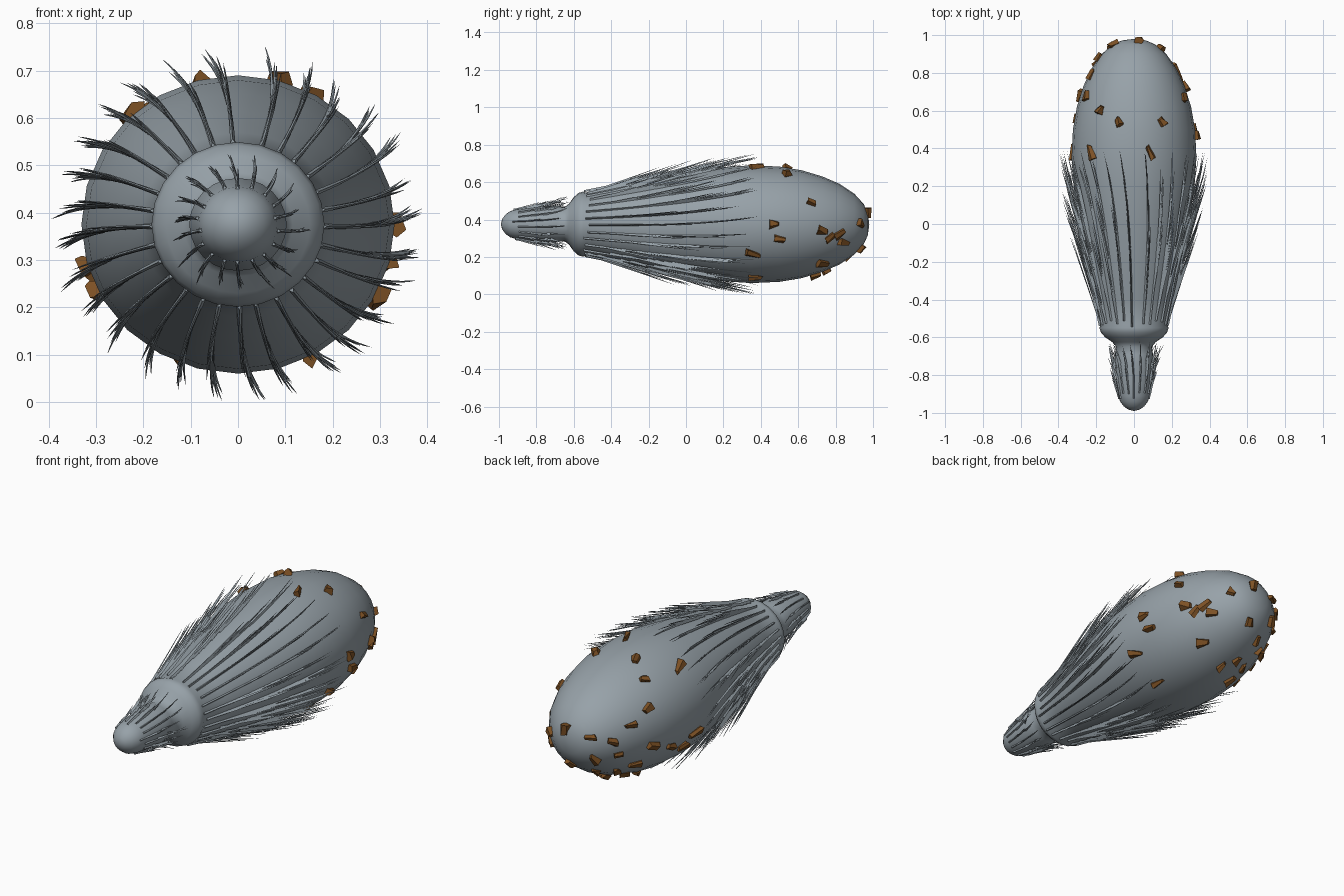
import bpy, bmesh, math, random
from mathutils import Vector, Matrix

random.seed(4)
cube = bpy.data.objects.get("Cube")
if cube:
    bpy.data.objects.remove(cube, do_unlink=True)

AXIS_Z = 0.375   # height of the long axis
WIDE = 1.05      # body is slightly wider than tall


def material(name, colour):
    m = bpy.data.materials.new(name)
    m.use_nodes = True
    m.diffuse_color = (*colour, 1)
    m.node_tree.nodes["Principled BSDF"].inputs["Base Color"].default_value = (*colour, 1)
    return m


grey = material("slate grey", (0.31, 0.36, 0.395))
brown = material("brown stone", (0.205, 0.082, 0.018))

# Body outline as (y, radius), front to back
PROFILE = [(-0.99, 0), (-0.983, 0.028), (-0.965, 0.052), (-0.94, 0.07), (-0.91, 0.079),
           (-0.85, 0.087), (-0.75, 0.098), (-0.69, 0.096), (-0.65, 0.09), (-0.625, 0.11),
           (-0.6, 0.145), (-0.575, 0.167), (-0.55, 0.174), (-0.53, 0.168), (-0.4, 0.195),
           (-0.2, 0.238), (0, 0.277), (0.2, 0.305), (0.35, 0.315), (0.5, 0.308),
           (0.62, 0.288), (0.73, 0.255), (0.82, 0.216), (0.9, 0.163), (0.95, 0.108),
           (0.972, 0.06), (0.98, 0)]
# Outer reach of the bristles as (y, radius)
MANE_REACH = [(-0.53, 0.185), (-0.4, 0.224), (-0.2, 0.29), (0, 0.342), (0.2, 0.371), (0.4, 0.38)]
RUFF_REACH = [(-0.93, 0.08), (-0.85, 0.108), (-0.75, 0.127), (-0.68, 0.14), (-0.6, 0.17)]


def radius_at(y, table):
    for (y0, r0), (y1, r1) in zip(table, table[1:]):
        if y <= y1:
            return r0 + (r1 - r0) * max(0, (y - y0) / (y1 - y0))
    return table[-1][1]


def around(angle, y, r):
    return Vector((WIDE * r * math.cos(angle), y, AXIS_Z + r * math.sin(angle)))


def finish(bm, name, mat, smooth=False):
    bmesh.ops.recalc_face_normals(bm, faces=bm.faces[:])
    mesh = bpy.data.meshes.new(name)
    bm.to_mesh(mesh)
    bm.free()
    mesh.materials.append(mat)
    for p in mesh.polygons:
        p.use_smooth = smooth
    ob = bpy.data.objects.new(name, mesh)
    bpy.context.collection.objects.link(ob)


def build_body(sides=24):
    bm = bmesh.new()
    rings = [[bm.verts.new(around(math.tau * i / sides, y, r)) for i in range(sides)]
             for y, r in PROFILE[1:-1]]
    for a, b in zip(rings, rings[1:]):
        for i in range(sides):
            j = (i + 1) % sides
            bm.faces.new((a[i], a[j], b[j], b[i]))
    for (y, r), ring in ((PROFILE[0], rings[0]), (PROFILE[-1], rings[-1])):
        tip = bm.verts.new(around(0, y, r))
        for i in range(sides):
            bm.faces.new((tip, ring[i], ring[(i + 1) % sides]))
    finish(bm, "body", grey, smooth=True)


def strand(bm, path, thick):
    """Three-sided tube along the path, tapering to a point."""
    rings = []
    for k, p in enumerate(path[:-1]):
        out = Vector((p.x, 0, p.z - AXIS_Z)).normalized()
        side = out.cross(Vector((0, 1, 0)))
        w = thick * (1 - 0.7 * k / (len(path) - 1))
        rings.append([bm.verts.new(p + w * (math.cos(t) * out + math.sin(t) * side))
                      for t in (0, math.tau / 3, 2 * math.tau / 3)])
    for a, b in zip(rings, rings[1:]):
        for i in range(3):
            j = (i + 1) % 3
            bm.faces.new((a[i], a[j], b[j], b[i]))
    tip = bm.verts.new(path[-1])
    bm.faces.new(rings[0])
    for i in range(3):
        bm.faces.new((rings[-1][i], rings[-1][(i + 1) % 3], tip))


def build_tufts(name, count, first, step, start, end, reach, strands, thick, swirl):
    """Ring of feathery tufts that sweep backward and curl sideways at the tips."""
    bm = bmesh.new()
    span = end - start
    steps = 8
    for n in range(count):
        base = math.radians(first + step * n + random.uniform(-1, 1))
        front = start + random.uniform(0, 0.04)
        for s in range(strands):
            shaft = s == 0
            y0 = front + span * (0 if shaft else random.uniform(0, 0.58))
            y1 = min(end, y0 + span * (0.9 if shaft else random.uniform(0.34, 0.52)))
            y1 -= random.uniform(0, 0.03)
            r0 = radius_at(y0, PROFILE) + thick * 0.5
            low = radius_at(y1, PROFILE)
            lift = 0.6 if shaft else random.uniform(0.5, 1.06)
            r1 = low + (radius_at(y1, reach) - low) * lift
            spread = 0 if shaft else random.uniform(-0.0045, 0.0045) / r1
            path = []
            for k in range(steps + 1):
                t = k / steps
                y = y0 + (y1 - y0) * t
                r = max(r0 + (r1 - r0) * t, radius_at(y, PROFILE) + thick * 0.4)
                curl = swirl * max(0, (y - start) / span) ** 2.6
                path.append(around(base + curl + spread * t, y, r))
            strand(bm, path, thick * (1.1 if shaft else 0.8))
    finish(bm, name, grey)


# Stones as (y, angle in degrees around the body)
STONES = [(.67, 25), (.47, 0), (.5, -15), (.36, -30), (.37, -63), (.73, -8), (.77, -18),
          (.82, -14), (.84, -28), (.73, -54), (.69, -90), (.54, 62), (.38, 75), (.97, 65),
          (.93, 0), (.93, -82), (.54, 105), (.6, 125), (.38, 133), (.68, 151), (.79, 160),
          (.88, 174), (.95, 157), (.93, -148), (.68, -168), (.56, -161), (.45, -154),
          (.38, -164), (.85, -162), (.8, -130), (.87, -115), (.6, -114), (.7, -117),
          (.75, -101), (.74, -146)]


def build_stones():
    bm = bmesh.new()
    for y, degrees in STONES:
        a = math.radians(degrees)
        r = radius_at(y, PROFILE)
        slope = (radius_at(y + 0.01, PROFILE) - radius_at(y - 0.01, PROFILE)) / 0.02
        normal = Vector((math.cos(a), -slope, math.sin(a))).normalized()
        along = Vector((slope * math.cos(a), 1, slope * math.sin(a))).normalized()
        along = Matrix.Rotation(random.uniform(-0.6, 0.6), 3, normal) @ along
        frame = Matrix((normal, along.cross(normal), along)).transposed().to_4x4()
        long = random.uniform(0.042, 0.062) * (1.4 if y < 0.4 else 1)
        wide = random.uniform(0.018, 0.025)
        made = bmesh.ops.create_cone(bm, cap_ends=True, segments=5, radius1=wide,
                                     radius2=wide * 0.6, depth=long)
        for v in made["verts"]:
            v.co += Vector([random.uniform(-0.007, 0.007) for _ in range(3)])
        bmesh.ops.transform(bm, verts=made["verts"],
                            matrix=Matrix.Translation(around(a, y, r) + normal * 0.004) @ frame)
    finish(bm, "stones", brown)


build_body()
build_tufts("mane_bristles", 28, 94, 12.6, -0.55, 0.4, MANE_REACH, 13, 0.0058, math.radians(8))
build_tufts("neck_bristles", 18, 10, 20, -0.93, -0.62, RUFF_REACH, 7, 0.0045, math.radians(8))
build_stones()
